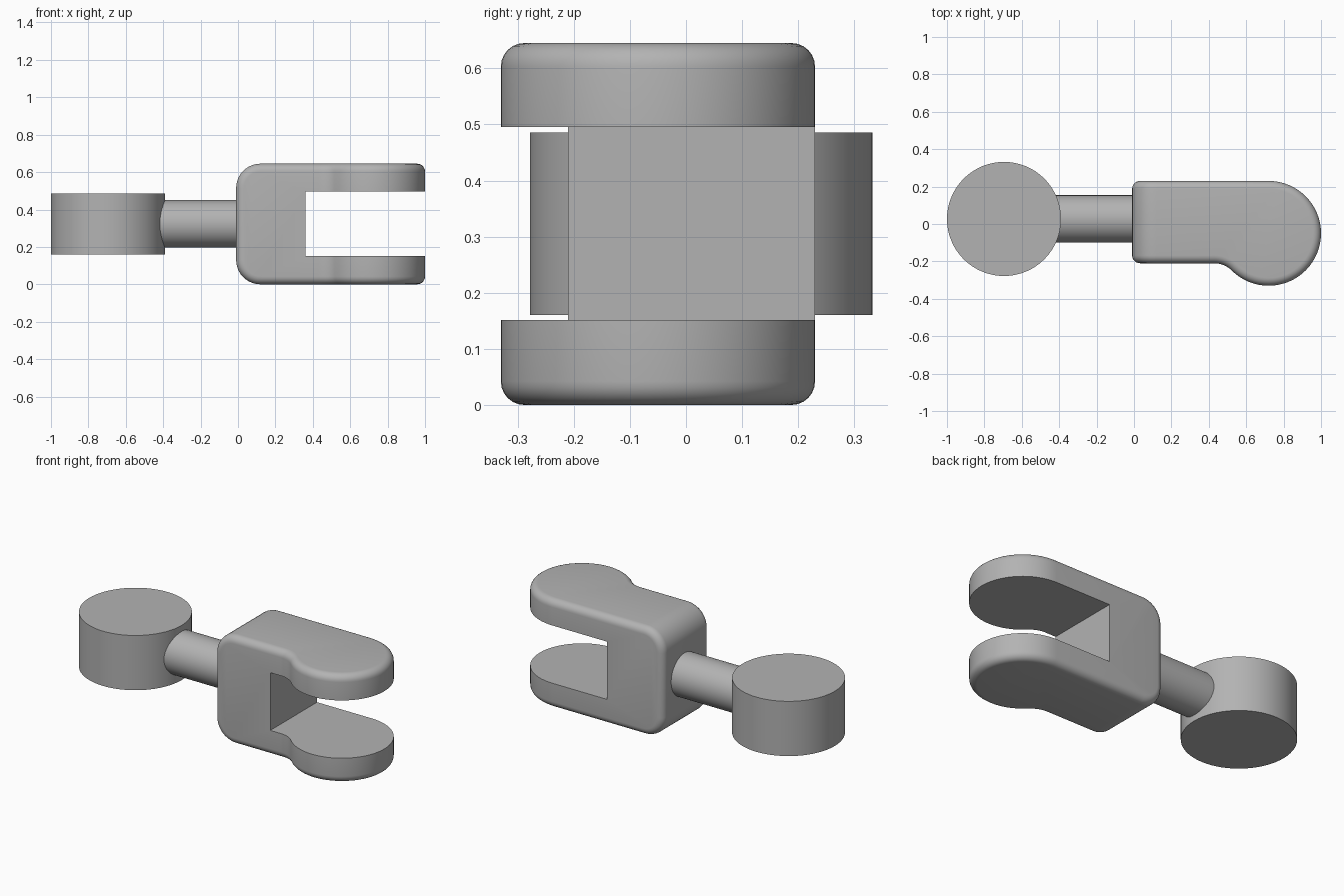
import bpy, bmesh, math
from mathutils import Vector, Matrix

cube = bpy.data.objects.get("Cube")
if cube:
    bpy.data.objects.remove(cube, do_unlink=True)

# Single grey finish
grey = bpy.data.materials.new("plain_grey")
grey.use_nodes = True
colour = (0.45, 0.45, 0.45, 1)
grey.diffuse_color = colour
grey.node_tree.nodes["Principled BSDF"].inputs["Base Color"].default_value = colour

MID_Z = 0.323
HEIGHT = 0.645
AXIS_Y = 0.027


def finish(name, bm):
    """Turn a bmesh into a named grey object."""
    bmesh.ops.recalc_face_normals(bm, faces=bm.faces)
    mesh = bpy.data.meshes.new(name)
    bm.to_mesh(mesh)
    bm.free()
    mesh.materials.append(grey)
    obj = bpy.data.objects.new(name, mesh)
    bpy.context.collection.objects.link(obj)
    return obj


def smooth(obj):
    bpy.ops.object.select_all(action='DESELECT')
    obj.select_set(True)
    bpy.context.view_layer.objects.active = obj
    bpy.ops.object.shade_smooth_by_angle(angle=math.radians(30))


def cylinder(name, radius, depth, matrix):
    bm = bmesh.new()
    bmesh.ops.create_cone(bm, cap_ends=True, segments=64, radius1=radius,
                          radius2=radius, depth=depth, matrix=matrix)
    obj = finish(name, bm)
    smooth(obj)
    return obj


def arc(cx, cy, r, start, end, steps):
    angles = [math.radians(start + (end - start) * i / steps) for i in range(steps + 1)]
    return [(cx + r * math.cos(a), cy + r * math.sin(a)) for a in angles]


# Round boss and the rod joining it to the fork
cylinder("round_boss", 0.305, 0.326, Matrix.Translation((-0.695, AXIS_Y, MID_Z)))
cylinder("connecting_rod", 0.127, 0.65,
         Matrix.Translation((-0.275, AXIS_Y, MID_Z)) @ Matrix.Rotation(math.pi / 2, 4, 'Y'))

# Fork outline: square heel, offset round lobe and a concave blend between them
BACK = -0.01
outline = [(BACK, 0.23), (BACK, -0.21)]
outline += arc(0.43, -0.34, 0.13, 90, 45, 10)
outline += arc(0.72, -0.05, 0.28, 225, 450, 40)[1:]

bm = bmesh.new()
face = bm.faces.new([bm.verts.new((x, y, 0)) for x, y in outline])
top = bmesh.ops.extrude_face_region(bm, geom=[face])["geom"]
bmesh.ops.translate(bm, vec=(0, 0, HEIGHT),
                    verts=[v for v in top if isinstance(v, bmesh.types.BMVert)])
bmesh.ops.recalc_face_normals(bm, faces=bm.faces)

# Large rounds on the heel, seen from the side
heel = [e for e in bm.edges
        if all(abs(v.co.x - BACK) < 1e-4 for v in e.verts)
        and abs(e.verts[0].co.z - e.verts[1].co.z) < 1e-4]
bmesh.ops.bevel(bm, geom=heel, offset=0.13, offset_type='OFFSET', segments=10,
                profile=0.5, affect='EDGES')

# Small round along the whole outer rim
bm.normal_update()
rim = [e for e in bm.edges if e.calc_face_angle(0) > math.radians(60)]
bmesh.ops.bevel(bm, geom=rim, offset=0.042, offset_type='OFFSET', segments=6,
                profile=0.5, affect='EDGES')
fork = finish("fork", bm)

# Slot between the two prongs
bm = bmesh.new()
bmesh.ops.create_cube(bm, size=1, matrix=Matrix.Translation((0.86, 0, MID_Z))
                      @ Matrix.Diagonal((1, 1, 0.344, 1)))
cutter = finish("slot_cutter", bm)
cutter.hide_render = True
slot = fork.modifiers.new("slot", 'BOOLEAN')
slot.operation = 'DIFFERENCE'
slot.solver = 'EXACT'
slot.object = cutter
bpy.context.view_layer.objects.active = fork
fork.select_set(True)
bpy.ops.object.modifier_apply(modifier=slot.name)
bpy.data.objects.remove(cutter, do_unlink=True)
smooth(fork)
